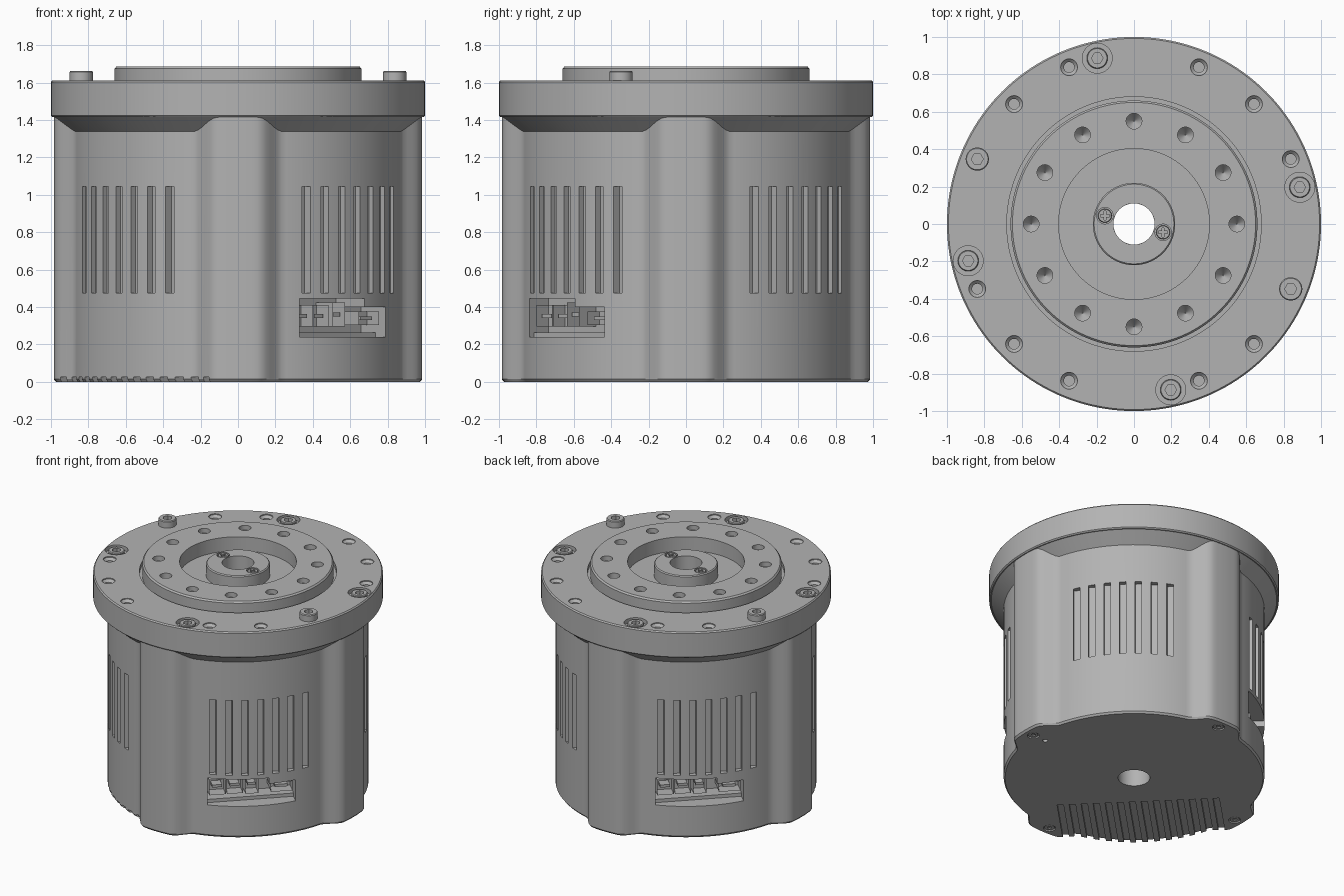
import bpy, bmesh
from math import sin, cos, pi, radians, sqrt
from mathutils import Matrix, Vector

if "Cube" in bpy.data.objects:
    bpy.data.objects.remove(bpy.data.objects["Cube"])

grey = bpy.data.materials.new("satin grey")
grey.use_nodes = True
grey.diffuse_color = (0.45, 0.45, 0.45, 1)
grey.node_tree.nodes["Principled BSDF"].inputs["Base Color"].default_value = (0.45, 0.45, 0.45, 1)


def facing(angle):
    """Frame on the side wall: x along the wall, y up, z outward."""
    return Matrix.Rotation(radians(angle), 4, 'Z') @ Matrix.Rotation(pi / 2, 4, 'X')


def at(r, angle, z=0):
    a = radians(angle)
    return Matrix.Translation((r * cos(a), r * sin(a), z))


def circle(r, n=32):
    return [(r * cos(2 * pi * i / n), r * sin(2 * pi * i / n)) for i in range(n)]


def rect(x0, x1, y0, y1):
    return [(x0, y0), (x1, y0), (x1, y1), (x0, y1)]


def loft(bm, pts, layers, m=Matrix()):
    """Stack scaled copies of an outline, closed at both ends."""
    rings = [[bm.verts.new(m @ Vector((x * s, y * s, z))) for x, y in pts] for s, z in layers]
    for a, b in zip(rings, rings[1:]):
        for i in range(len(pts)):
            j = (i + 1) % len(pts)
            bm.faces.new((a[i], a[j], b[j], b[i]))
    bm.faces.new(rings[0][::-1])
    return bm.faces.new(rings[-1])


def prism(bm, pts, lo, hi, m=Matrix()):
    return loft(bm, pts, [(1, lo), (1, hi)], m)


def lathe(bm, profile, n=128):
    """Spin a closed profile around the vertical axis."""
    vs = [bm.verts.new((r, 0, z)) for r, z in profile]
    es = [bm.edges.new((vs[i - 1], v)) for i, v in enumerate(vs)]
    bmesh.ops.spin(bm, geom=vs + es, cent=(0, 0, 0), axis=(0, 0, 1),
                   angle=2 * pi, steps=n, use_merge=True)


def make(name, bm):
    bmesh.ops.recalc_face_normals(bm, faces=bm.faces[:])
    me = bpy.data.meshes.new(name)
    bm.to_mesh(me)
    bm.free()
    me.materials.append(grey)
    ob = bpy.data.objects.new(name, me)
    bpy.context.collection.objects.link(ob)
    return ob


def activate(ob):
    bpy.ops.object.select_all(action='DESELECT')
    ob.select_set(True)
    bpy.context.view_layer.objects.active = ob


def cut(ob, bm):
    cutter = make("cutter", bm)
    cutter.hide_render = True
    mod = ob.modifiers.new("cut", 'BOOLEAN')
    mod.operation, mod.solver, mod.object = 'DIFFERENCE', 'EXACT', cutter
    activate(ob)
    bpy.ops.object.modifier_apply(modifier=mod.name)
    bpy.data.objects.remove(cutter)


def smooth(ob):
    activate(ob)
    bpy.ops.object.shade_smooth_by_angle(angle=radians(28))


# Housing: round wall with four blended lobes
def wall_radius(a):
    side = abs((a + pi / 4) % (pi / 2) - pi / 4) * 0.93
    t = min(max((side - 0.10) / 0.15, 0), 1)
    return 0.9 + 0.085 * (1 - t * t * (3 - 2 * t))


angles = [2 * pi * i / 240 for i in range(240)]
outline = [(wall_radius(a) * cos(a), wall_radius(a) * sin(a)) for a in angles]
bm = bmesh.new()
loft(bm, outline, [(0.988, 0), (1, 0.014), (1, 1.42)])
housing = make("housing", bm)

# Vents, bottom grooves, bore and base screw holes
bm = bmesh.new()
for q in range(4):
    for k in range(-3, 4):
        t = k * 0.108
        d = sqrt(0.81 - t * t)
        prism(bm, rect(t - 0.023, t + 0.023, 0.475, 1.045), d - 0.035, 1.1, facing(45 + 90 * q))
    prism(bm, circle(0.042), -0.1, 0.012, at(0.907, 90 * q))
for k in range(14):
    t = (k - 6.5) * 0.083
    prism(bm, rect(t - 0.022, t + 0.022, -0.1, 0.025), 0.33, 1.2, facing(-45))
prism(bm, circle(0.11, 64), -0.1, 1.6)
prism(bm, circle(0.018, 16), -0.1, 0.04, at(0.8, 0))
cut(housing, bm)

# Stepped socket bays on two opposite sides
bay = [(-0.36, 0.265), (0.25, 0.265), (0.25, 0.4), (0.06, 0.4), (0.06, 0.445), (-0.36, 0.445)]
for lower in (False, True):
    bm = bmesh.new()
    for side in (45, 225):
        if lower:
            prism(bm, rect(-0.36, 0.25, 0.24, 0.29), 0.79, 1.1, facing(side))
        else:
            prism(bm, bay, 0.68, 1.1, facing(side))
    cut(housing, bm)
smooth(housing)

# Base screws in the lobes
bm = bmesh.new()
for q in range(4):
    prism(bm, circle(0.034), 0.004, 0.02, at(0.907, 90 * q))
base_screws = make("base_screws", bm)
bm = bmesh.new()
for q in range(4):
    prism(bm, circle(0.017, 6), -0.1, 0.015, at(0.907, 90 * q))
cut(base_screws, bm)

# Sockets: hollow shells inside the bays
sockets = [(-0.34, -0.225, 0.295, 0.41, 0.79), (-0.215, -0.105, 0.295, 0.41, 0.79),
           (-0.09, 0.0, 0.295, 0.425, 0.81), (0.085, 0.235, 0.305, 0.375, 0.83)]
for name, side in (("front_sockets", 45), ("back_sockets", 225)):
    bm = bmesh.new()
    for x0, x1, z0, z1, d in sockets:
        m = facing(side)
        face = prism(bm, rect(x0, x1, z0, z1), 0.67, d, m)
        bmesh.ops.inset_region(bm, faces=[face], thickness=0.014)
        out = m.to_3x3() @ Vector((0, 0, 1))
        bmesh.ops.translate(bm, verts=face.verts[:], vec=-out * 0.09)
        # contact tongue
        c, h = (x0 + x1) / 2, (z0 + z1) / 2
        prism(bm, rect(c - 0.3 * (x1 - x0), c + 0.3 * (x1 - x0), h - 0.01, h + 0.01),
              d - 0.1, d - 0.02, m)
    make(name, bm)

# Conical collar under the flange
bm = bmesh.new()
lathe(bm, [(0.7, 1.325), (0.885, 1.325), (0.985, 1.415), (0.985, 1.43), (0.7, 1.43)])
smooth(make("collar", bm))

# Flange, raised ring, recess and hub in one turned profile
bm = bmesh.new()
lathe(bm, [(0.11, 1.415), (0.992, 1.415), (1, 1.423), (1, 1.603), (0.992, 1.612),
           (0.68, 1.612), (0.68, 1.58), (0.66, 1.58), (0.66, 1.675), (0.65, 1.686),
           (0.403, 1.686), (0.403, 1.58), (0.22, 1.58), (0.22, 1.67), (0.213, 1.677),
           (0.11, 1.677)], 160)
flange = make("flange", bm)

pins = (157.5, 337.5)
bolts = [12.5 + 90 * q for q in range(4)]
holes = [a for a in [22.5 + 45 * k for k in range(8)] + [45 + 90 * k for k in range(4)]
         if a not in pins]
hub_screws = (164, 344)

bm = bmesh.new()
for k in range(12):
    loft(bm, circle(0.042), [(1, 1.72), (1, 1.65), (0.05, 1.60)], at(0.55, 30 * k))
for a in holes:
    loft(bm, circle(0.045), [(1, 1.63), (1, 1.605), (0.62, 1.588), (0.62, 1.5)], at(0.907, a))
for a in bolts:
    prism(bm, circle(0.08, 40), 1.58, 1.7, at(0.908, a))
for a in hub_screws:
    prism(bm, circle(0.044), 1.655, 1.72, at(0.162, a))
cut(flange, bm)
smooth(flange)


# Fasteners on the top
def fasteners(name, spots, r, radius, z0, z1, socket, depth):
    bm = bmesh.new()
    for a in spots:
        loft(bm, circle(radius, 40), [(1, z0), (1, z1 - 0.006), (0.92, z1)], at(r, a))
    ob = make(name, bm)
    bm = bmesh.new()
    for a in spots:
        prism(bm, socket, z1 - depth, z1 + 0.1, at(r, a))
    cut(ob, bm)
    smooth(ob)


w, l = 0.006, 0.024
cross = [(w, w), (w, l), (-w, l), (-w, w), (-l, w), (-l, -w),
         (-w, -w), (-w, -l), (w, -l), (w, -w), (l, -w), (l, w)]
fasteners("flange_bolts", bolts, 0.908, 0.056, 1.57, 1.612, circle(0.031, 6), 0.025)
fasteners("locating_pins", pins, 0.907, 0.062, 1.58, 1.663, circle(0.032, 6), 0.05)
fasteners("hub_screws", hub_screws, 0.162, 0.037, 1.65, 1.675, cross, 0.012)
